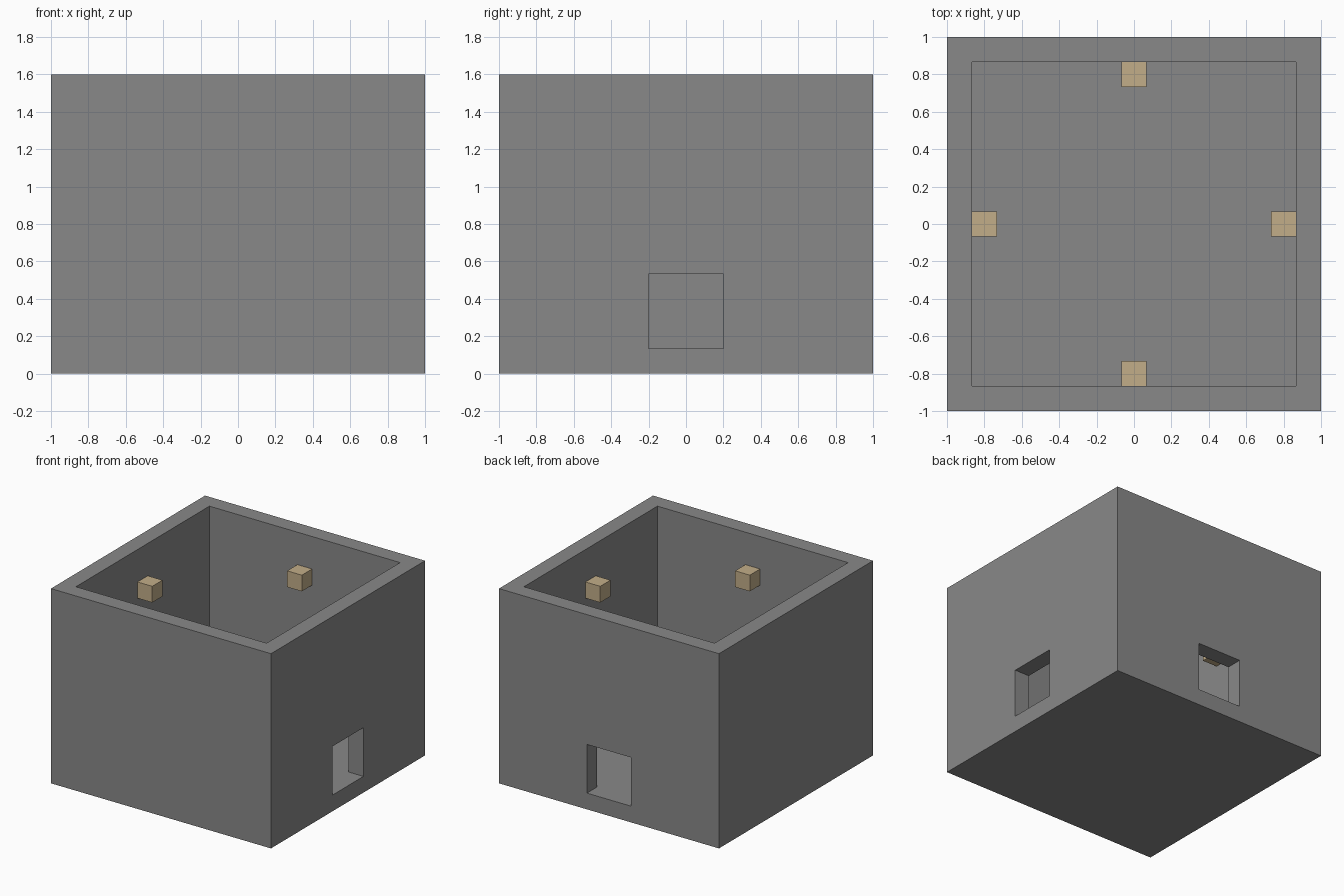
import bpy
import bmesh
from mathutils import Matrix, Vector

cube = bpy.data.objects.get("Cube")
if cube:
    bpy.data.objects.remove(cube, do_unlink=True)

UNIT = 2 / 15            # wall, floor and lamp thickness
HEIGHT = 12 * UNIT
INNER = 1 - UNIT         # inside face of the walls


def material(name, color):
    mat = bpy.data.materials.new(name)
    mat.use_nodes = True
    mat.diffuse_color = color
    mat.node_tree.nodes["Principled BSDF"].inputs["Base Color"].default_value = color
    return mat


def box(name, low, high, mat):
    low, high = Vector(low), Vector(high)
    bm = bmesh.new()
    place = Matrix.Translation((low + high) / 2) @ Matrix.Diagonal((*(high - low), 1))
    bmesh.ops.create_cube(bm, size=1, matrix=place)
    mesh = bpy.data.meshes.new(name)
    bm.to_mesh(mesh)
    bm.free()
    mesh.materials.append(mat)
    obj = bpy.data.objects.new(name, mesh)
    bpy.context.collection.objects.link(obj)
    return obj


stone = material("grey stone", (0.25, 0.25, 0.25, 1))
tan = material("tan block", (0.54, 0.42, 0.25, 1))

# Room shell: a solid block, hollowed from above
shell = box("room_shell", (-1, -1, 0), (1, 1, HEIGHT), stone)

# Cutters: open interior, plus one passage through the +x wall and one through the back
door_top = 4 * UNIT
cutters = [
    box("interior_cutter", (-INNER, -INNER, UNIT), (INNER, INNER, HEIGHT + 1), stone),
    box("side_opening_cutter", (0, -0.2, UNIT), (1.5, 0.2, door_top), stone),
    box("back_opening_cutter", (-0.2, 0, UNIT), (0.2, 1.5, door_top), stone),
]
for cutter in cutters:
    cutter.hide_render = True
    cutter.hide_set(True)
    cut = shell.modifiers.new(cutter.name, "BOOLEAN")
    cut.operation = "DIFFERENCE"
    cut.solver = "EXACT"
    cut.object = cutter

# Bake the cuts and drop the helpers
bpy.context.view_layer.update()
evaluated = shell.evaluated_get(bpy.context.evaluated_depsgraph_get())
baked = bpy.data.meshes.new_from_object(evaluated)
shell.modifiers.clear()
shell.data = baked
for cutter in cutters:
    bpy.data.objects.remove(cutter, do_unlink=True)

# Wall blocks: one centred high on the inside of each wall
half = UNIT / 2
for side, dx, dy in (("left", 1, 0), ("right", -1, 0), ("front", 0, -1), ("back", 0, 1)):
    centre = Vector((dx, dy, 0)) * (INNER - half) + Vector((0, 0, 9.5 * UNIT))
    reach = Vector((half, half, half))
    box(side + "_wall_block", centre - reach, centre + reach, tan)
